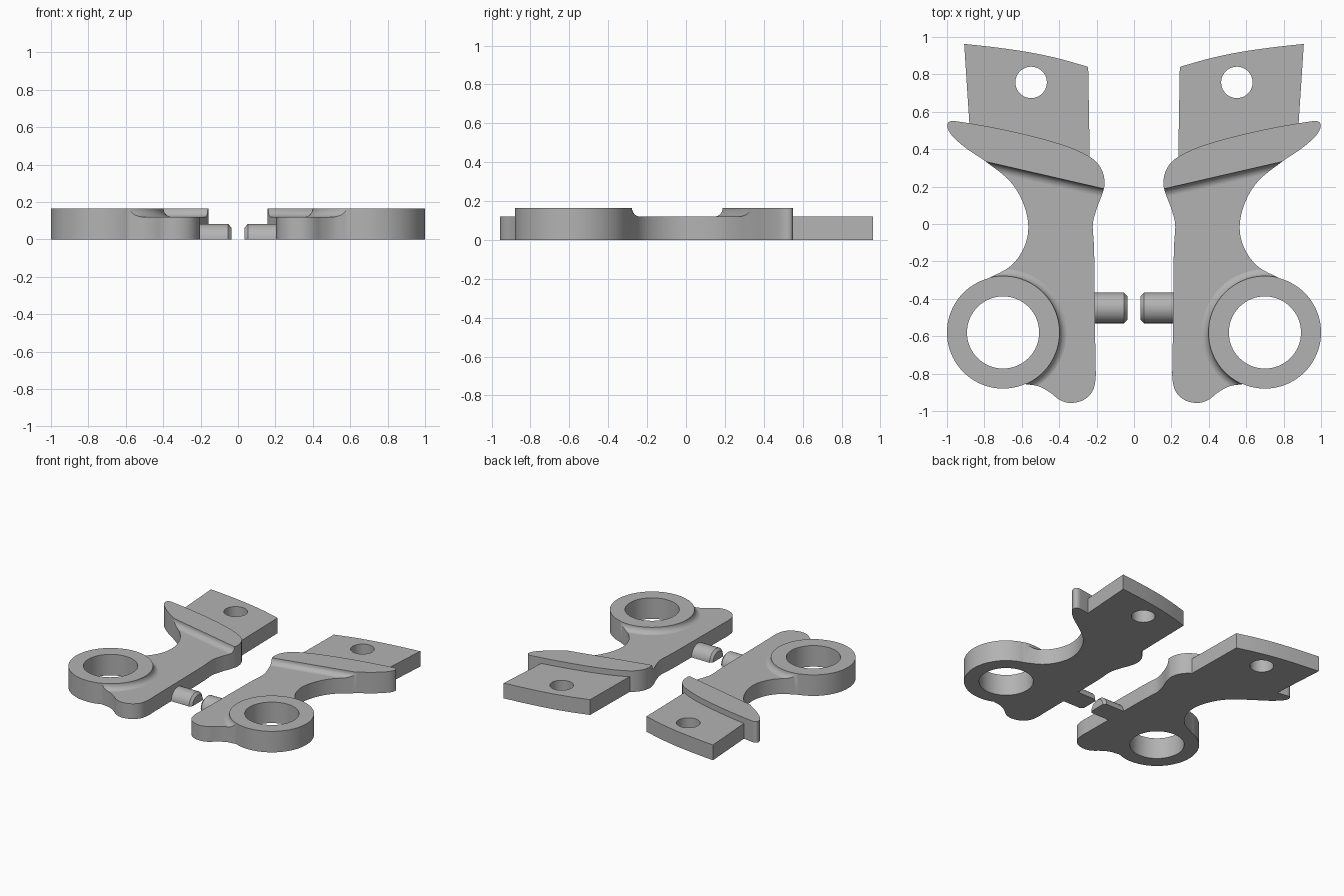
import bpy, bmesh
from math import sin, cos, pi, radians
from mathutils import Vector, Matrix
from mathutils.geometry import interpolate_bezier

if "Cube" in bpy.data.objects:
    bpy.data.objects.remove(bpy.data.objects["Cube"])

PLATE, TOP = 0.12, 0.165          # low floor and raised height
FILLET = TOP - PLATE
RING = Vector((0.70, -0.58))      # ring centre
RING_R, BORE_R = 0.30, 0.193

metal = bpy.data.materials.new("plain grey metal")
metal.use_nodes = True
grey = (0.45, 0.45, 0.45, 1)
metal.diffuse_color = grey
metal.node_tree.nodes["Principled BSDF"].inputs["Base Color"].default_value = grey


def add_object(name, bm):
    bmesh.ops.recalc_face_normals(bm, faces=bm.faces)
    mesh = bpy.data.meshes.new(name)
    bm.to_mesh(mesh)
    bm.free()
    mesh.materials.append(metal)
    ob = bpy.data.objects.new(name, mesh)
    bpy.context.collection.objects.link(ob)
    return ob


def prism(name, points, offset):
    """Closed 3D outline pushed along an offset vector."""
    bm = bmesh.new()
    face = bm.faces.new([bm.verts.new(p) for p in points])
    geom = bmesh.ops.extrude_face_region(bm, geom=[face])["geom"]
    verts = [g for g in geom if isinstance(g, bmesh.types.BMVert)]
    bmesh.ops.translate(bm, verts=verts, vec=offset)
    return add_object(name, bm)


def flat_prism(name, points, z0, z1):
    return prism(name, [(p[0], p[1], z0) for p in points], (0, 0, z1 - z0))


def arc(centre, r, a0, a1, n):
    return [Vector((centre[0] + r * cos(a0 + (a1 - a0) * i / n),
                    centre[1] + r * sin(a0 + (a1 - a0) * i / n))) for i in range(n + 1)]


def smooth_path(points, steps=6):
    """Smooth curve through a few points."""
    p = [Vector(q) for q in points]
    last = len(p) - 1
    tan = [(p[min(i + 1, last)] - p[max(i - 1, 0)]).normalized() for i in range(last + 1)]
    out = []
    for i in range(last):
        h = (p[i + 1] - p[i]).length / 3
        out += interpolate_bezier(p[i], p[i] + tan[i] * h,
                                  p[i + 1] - tan[i + 1] * h, p[i + 1], steps + 1)[:-1]
    return [q.to_2d() for q in out] + [p[-1]]


def boolean(ob, tool, operation):
    mod = ob.modifiers.new(operation.lower(), "BOOLEAN")
    mod.operation, mod.object, mod.solver = operation, tool, "EXACT"
    graph = bpy.context.evaluated_depsgraph_get()
    mesh = bpy.data.meshes.new_from_object(ob.evaluated_get(graph))
    ob.modifiers.clear()
    ob.data = mesh
    bpy.data.objects.remove(tool)


def lathe(name, profile, centre, n=96):
    """Solid of revolution; the profile begins and ends on the axis."""
    bm = bmesh.new()
    verts = [bm.verts.new((r, 0, z)) for r, z in profile]
    edges = [bm.edges.new(pair) for pair in zip(verts, verts[1:])]
    bmesh.ops.spin(bm, geom=verts + edges, cent=(0, 0, 0), axis=(0, 0, 1),
                   angle=2 * pi, steps=n)
    bmesh.ops.remove_doubles(bm, verts=bm.verts, dist=1e-5)
    bmesh.ops.translate(bm, verts=bm.verts, vec=(centre[0], centre[1], 0))
    return add_object(name, bm)


# Body outline: heel, straight inner side, jaw, waist, then ring arc
start, end = arc(RING, RING_R, radians(-113), radians(75), 1)
outline = smooth_path([
    start, (0.51, -0.868), (0.45, -0.90), (0.395, -0.942), (0.335, -0.957),
    (0.265, -0.938), (0.22, -0.89), (0.205, -0.82), (0.206, -0.75), (0.212, -0.20),
    (0.215, -0.10), (0.22, 0.0), (0.20, 0.08), (0.17, 0.16), (0.157, 0.22),
    (0.175, 0.295), (0.23, 0.355), (0.38, 0.423), (0.66, 0.497), (0.955, 0.55),
    (0.99, 0.545), (0.998, 0.52), (0.975, 0.475), (0.90, 0.407), (0.79, 0.332),
    (0.66, 0.225), (0.59, 0.105), (0.565, -0.02), (0.59, -0.13), (0.66, -0.225), end])
outline += arc(RING, RING_R, radians(75), radians(-113), 60)[1:-1]
body = flat_prism("left_bracket", outline, 0, TOP)

# Recess with a filleted wall along the jaw, leaving the filleted ring standing
a, b = Vector((0.155, 0.187, 0)), Vector((0.79, 0.333, 0))
along = (b - a).normalized()
down = Vector((along.y, -along.x, 0))
profile = [(0, 0.3)] + [tuple(p) for p in arc((FILLET, TOP), FILLET, pi, 1.5 * pi, 10)]
profile += [(1.8, PLATE), (1.8, 0.3)]
recess = prism("recess_cutter",
               [a - along * 0.6 + down * d + Vector((0, 0, z)) for d, z in profile],
               along * 2.2)
foot = FILLET + 0.001
keep = [(0, 0.05), (RING_R + 0.002 + foot, 0.05)]
keep += [tuple(p) for p in arc((RING_R + 0.002 + foot, TOP), foot, 1.5 * pi, pi, 10)]
keep += [(RING_R + 0.002, 0.35), (0, 0.35)]
boolean(recess, lathe("ring_keeper", keep, RING), "DIFFERENCE")
boolean(body, recess, "DIFFERENCE")

# Mounting tab behind the jaw
tab = flat_prism("tab", [(0.235, 0.26), (0.875, 0.46)] + smooth_path(
    [(0.908, 0.963), (0.73, 0.943), (0.56, 0.918), (0.40, 0.884), (0.245, 0.84)], 4), 0, PLATE)
boolean(body, tab, "UNION")

# Ring bore and tab hole
for centre, r in ((RING, BORE_R), (Vector((0.55, 0.757)), 0.084)):
    hole = flat_prism("hole_cutter", arc(centre, r, 0, 2 * pi, 64)[:-1], -0.1, 0.4)
    boolean(body, hole, "DIFFERENCE")

# Half-round pin with a chamfered end
bm = bmesh.new()
for x, r in ((0.035, 0.063), (0.053, 0.082), (0.23, 0.082)):
    for p in arc((-0.449, 0), r, 0, pi, 24):
        bm.verts.new((x, p.x, p.y))
bmesh.ops.convex_hull(bm, input=bm.verts)
bmesh.ops.dissolve_limit(bm, angle_limit=0.01, verts=bm.verts, edges=bm.edges)
pin = add_object("left_pin", bm)

# Mirror to the other side
parts = [body, pin]
for ob in (body, pin):
    twin = ob.copy()
    twin.data = ob.data.copy()
    twin.name = ob.name.replace("left", "right")
    twin.data.transform(Matrix.Scale(-1, 4, (1, 0, 0)))
    twin.data.flip_normals()
    bpy.context.collection.objects.link(twin)
    parts.append(twin)

# Smooth curved walls, flat horizontal faces
bpy.ops.object.select_all(action="DESELECT")
for ob in parts:
    ob.select_set(True)
bpy.context.view_layer.objects.active = body
bpy.ops.object.shade_smooth_by_angle(angle=radians(30))
for ob in parts:
    for face in ob.data.polygons:
        if abs(face.normal.z) > 0.999:
            face.use_smooth = False
